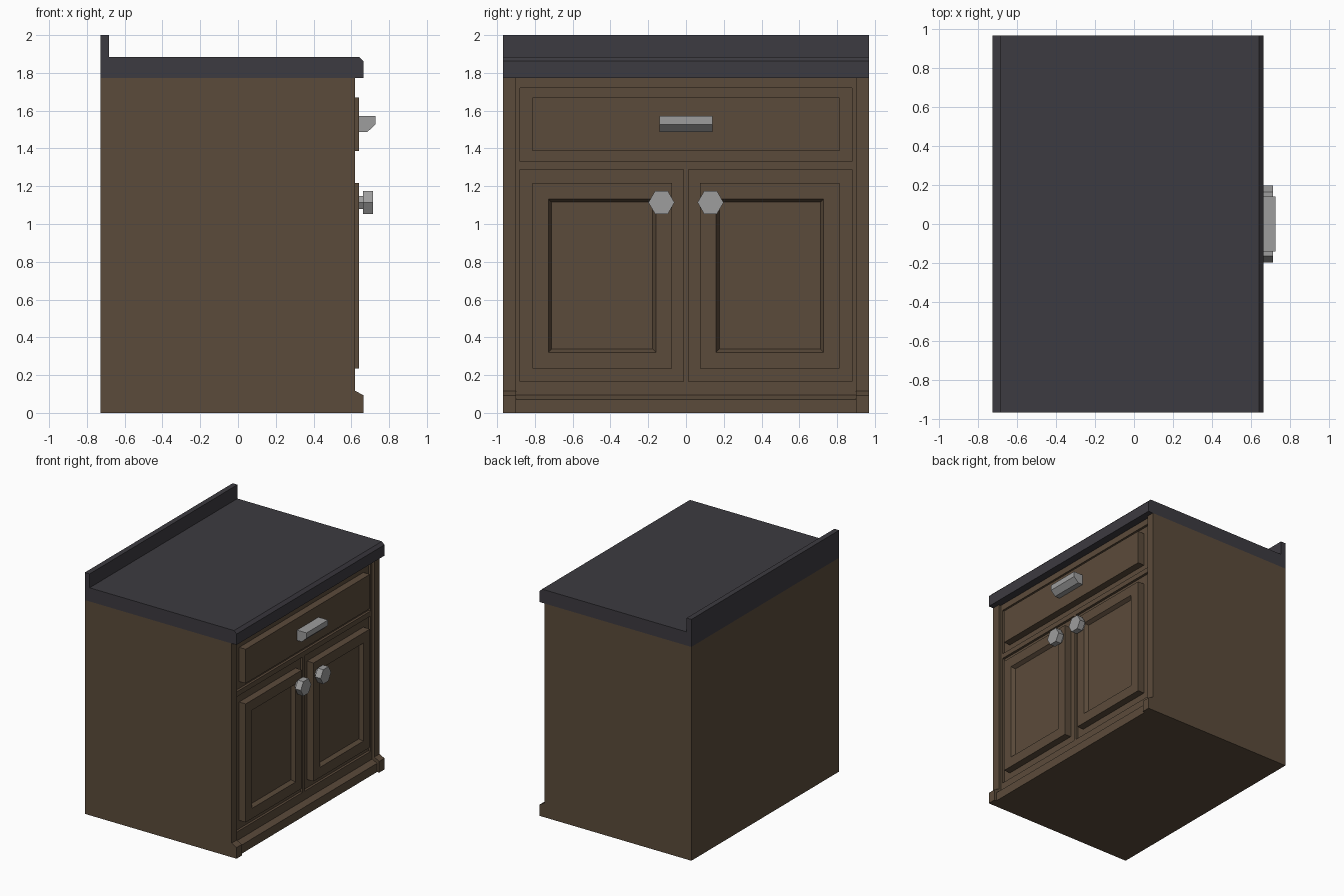
import bpy, bmesh, math
from mathutils import Matrix

if "Cube" in bpy.data.objects:
    bpy.data.objects.remove(bpy.data.objects["Cube"])


def material(name, rgb):
    m = bpy.data.materials.new(name)
    m.diffuse_color = (*rgb, 1)
    m.use_nodes = True
    m.node_tree.nodes["Principled BSDF"].inputs["Base Color"].default_value = m.diffuse_color
    return m


WOOD = material("brown wood", (0.105, 0.070, 0.043))
STONE = material("dark stone", (0.046, 0.043, 0.052))
METAL = material("grey metal", (0.34, 0.34, 0.34))


def finish(bm, name, mat):
    bmesh.ops.recalc_face_normals(bm, faces=bm.faces)
    me = bpy.data.meshes.new(name)
    bm.to_mesh(me)
    bm.free()
    me.materials.append(mat)
    ob = bpy.data.objects.new(name, me)
    bpy.context.collection.objects.link(ob)
    return ob


def extrude_y(name, profile, y0, y1, mat):
    """Extrude an (x, z) profile along y."""
    bm = bmesh.new()
    face = bm.faces.new([bm.verts.new((x, y0, z)) for x, z in profile])
    ext = bmesh.ops.extrude_face_region(bm, geom=[face])
    moved = [v for v in ext["geom"] if isinstance(v, bmesh.types.BMVert)]
    bmesh.ops.translate(bm, verts=moved, vec=(0, y1 - y0, 0))
    return finish(bm, name, mat)


def box(name, x, y, z, mat):
    return extrude_y(name, [(x[0], z[0]), (x[1], z[0]), (x[1], z[1]), (x[0], z[1])], *y, mat)


BACK, RECESS, FRAME = -0.727, 0.58, 0.60
H, W = 1.772, 0.968

# Carcass core and its projecting plinth
box("carcass", (BACK, RECESS), (-0.9, 0.9), (0, H), WOOD)
extrude_y("plinth", [(RECESS, 0), (0.645, 0), (0.645, 0.072), (FRAME, 0.095), (RECESS, 0.095)],
          -0.9, 0.9, WOOD)

# Side panels with stepped feet
side = [(BACK, 0), (0.665, 0), (0.665, 0.093), (0.62, 0.117), (0.62, H), (BACK, H)]
for s, n in ((-1, "left"), (1, "right")):
    extrude_y(n + "_side_panel", side, s * 0.9, s * W, WOOD)
    box(n + "_frame_stile", (RECESS, FRAME), sorted((s * 0.88, s * 0.9)), (0.095, H), WOOD)

# Face frame around the drawer and doors
for n, z in (("top", (1.72, H)), ("middle", (1.288, 1.33)), ("bottom", (0.095, 0.167))):
    box(n + "_rail", (RECESS, FRAME), (-0.88, 0.88), z, WOOD)
box("centre_stile", (RECESS, FRAME), (-0.012, 0.012), (0.167, 1.288), WOOD)

# Drawer front
box("drawer_front", (RECESS, 0.64), (-0.813, 0.813), (1.387, 1.67), WOOD)

# Doors with sunken panels, and hexagonal knobs
for s, n in ((-1, "left"), (1, "right")):
    door = box(n + "_door", (RECESS, 0.64), sorted((s * 0.075, s * 0.813)), (0.236, 1.217), WOOD)
    bm = bmesh.new()
    bm.from_mesh(door.data)
    front = [f for f in bm.faces if f.normal.x > 0.9]
    bmesh.ops.inset_region(bm, faces=front, thickness=0.119)
    bmesh.ops.inset_region(bm, faces=front, thickness=0.025, depth=-0.03)
    bm.to_mesh(door.data)
    bm.free()
    for part, r, x0, x1 in (("knob_stem", 0.04, 0.64, 0.665), ("knob", 0.069, 0.663, 0.715)):
        bm = bmesh.new()
        mat = (Matrix.Translation(((x0 + x1) / 2, s * 0.13, 1.114))
               @ Matrix.Rotation(math.pi / 2, 4, "Y"))
        # Rotate the hexagon so that two corners point sideways
        mat = mat @ Matrix.Rotation(math.pi / 2, 4, "Z")
        bmesh.ops.create_cone(bm, cap_ends=True, segments=6, radius1=r, radius2=r,
                              depth=x1 - x0, matrix=mat)
        # Keep a corner on the y axis whatever the primitive's start angle
        if max(v.co.y for v in bm.verts) - s * 0.13 < r * 0.95:
            c = (0, s * 0.13, 1.114)
            bmesh.ops.rotate(bm, verts=bm.verts, cent=c,
                             matrix=Matrix.Rotation(math.pi / 6, 3, "X"))
        finish(bm, n + "_" + part, METAL)

# Drawer pull
extrude_y("drawer_handle", [(0.64, 1.487), (0.685, 1.487), (0.727, 1.527), (0.727, 1.572), (0.64, 1.572)],
          -0.141, 0.141, METAL)

# Countertop with chamfered front edge and backsplash
extrude_y("countertop", [(BACK, H), (0.665, H), (0.665, 1.862), (0.642, 1.885), (-0.683, 1.885),
                         (-0.683, 2.0), (BACK, 2.0)], -W, W, STONE)
